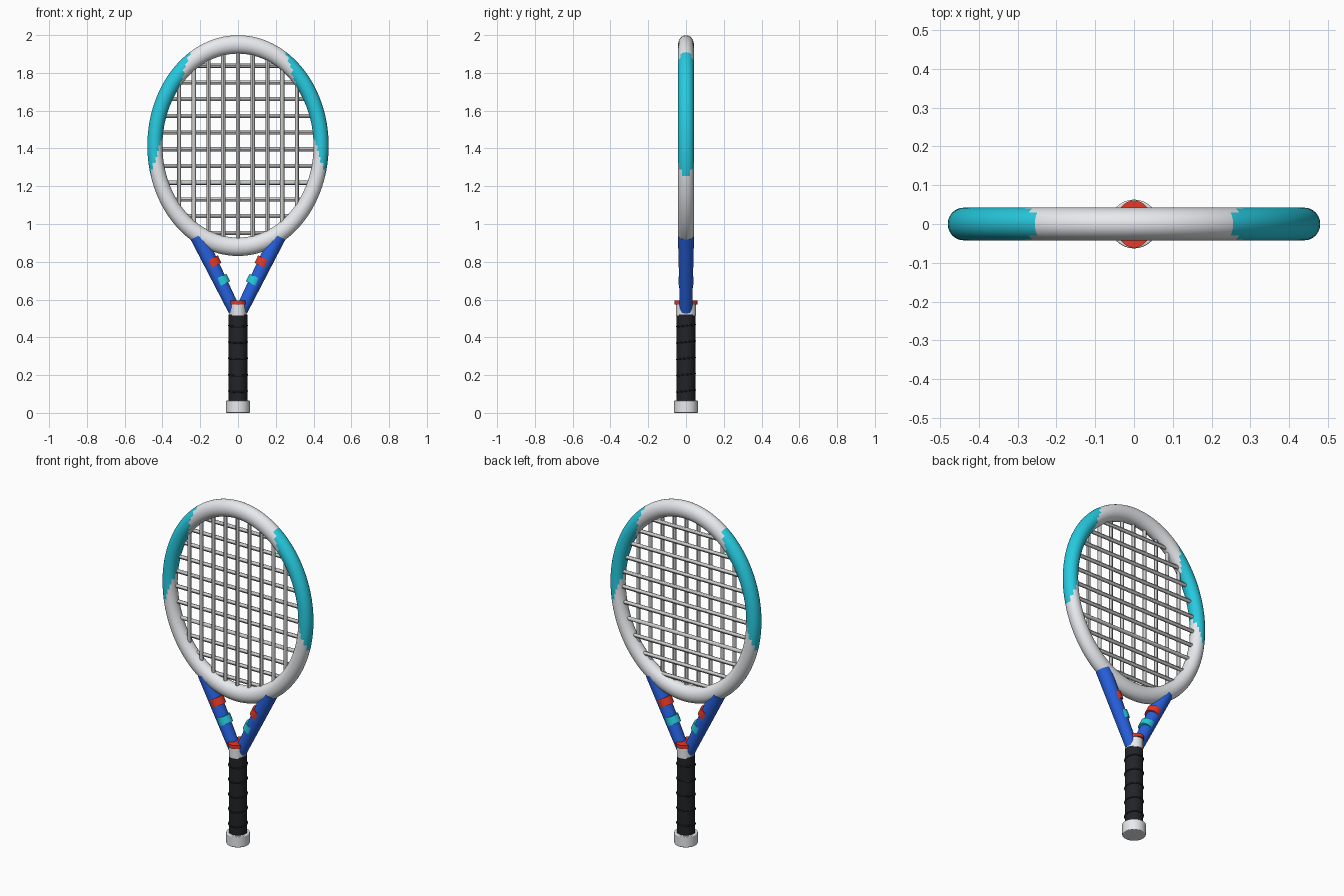
import bpy
from math import sqrt
from mathutils import Vector

if "Cube" in bpy.data.objects:
    bpy.data.objects.remove(bpy.data.objects["Cube"])


def material(name, r, g, b):
    m = bpy.data.materials.new(name)
    m.diffuse_color = (r, g, b, 1)
    m.use_nodes = True
    m.node_tree.nodes["Principled BSDF"].inputs["Base Color"].default_value = m.diffuse_color
    return m


WHITE = material("white_paint", 0.80, 0.82, 0.85)
CYAN = material("cyan_paint", 0.02, 0.60, 0.75)
BLUE = material("blue_paint", 0.02, 0.12, 0.75)
RED = material("red_paint", 0.80, 0.04, 0.02)
BLACK = material("black_grip", 0.015, 0.017, 0.02)


def finish(name, mat=None):
    ob = bpy.context.object
    ob.name = name
    if mat:
        ob.data.materials.append(mat)
    bpy.ops.object.shade_smooth_by_angle()
    return ob


def rod(name, a, b, r1, r2=None, mat=None, sides=32, flat_x=1.0, bevel=0):
    """Round or tapered bar between two points."""
    a, b = Vector(a), Vector(b)
    d = b - a
    bpy.ops.mesh.primitive_cone_add(vertices=sides, radius1=r1, radius2=r2 or r1,
                                    depth=d.length, location=(a + b) / 2,
                                    rotation=d.to_track_quat('Z', 'Y').to_euler())
    ob = finish(name, mat)
    ob.scale.x = flat_x
    if bevel:
        mod = ob.modifiers.new("bevel", 'BEVEL')
        mod.width, mod.segments = bevel, 3
    return ob


# head frame: stretched torus with cyan shoulder panels
CZ, RX, RZ = 1.415, 0.44, 0.5355
bpy.ops.mesh.primitive_torus_add(major_radius=RX, minor_radius=0.04,
                                 major_segments=112, minor_segments=24)
frame = finish("head_frame", WHITE)
frame.data.materials.append(CYAN)
for v in frame.data.vertices:
    x, y, z = v.co
    v.co = (x, -z * 1.05, y * RZ / RX)
for p in frame.data.polygons:
    c = p.center
    if abs(c.x) * 0.93 + c.z * RX / RZ * 0.366 > 0.384:
        p.material_index = 1
frame.location.z = CZ

# string bed, ends buried in the frame
for i in range(-4, 5):
    x = i * 0.078
    h = RZ * sqrt(1 - (x / RX) ** 2)
    rod("main_string", (x, -0.005, CZ - h), (x, -0.005, CZ + h), 0.011, sides=12)
for i in range(11):
    z = 0.953 + i * 0.0885
    w = RX * sqrt(1 - ((z - CZ) / RZ) ** 2)
    rod("cross_string", (-w, 0.005, z), (w, 0.005, z), 0.011, sides=12)

# throat arms with coloured bands set towards the inside
for s in (-1, 1):
    low, high = Vector((s * 0.018, 0, 0.541)), Vector((s * 0.213, 0, 0.936))
    rod("throat_arm", low, high, 0.033, 0.042, BLUE)
    along = (high - low).normalized()
    inward = Vector((-s * along.z, 0, abs(along.x)))
    for name, z, r, mat in (("red_band", 0.792, 0.041, RED), ("cyan_band", 0.696, 0.039, CYAN)):
        c = low.lerp(high, (z - low.z) / (high.z - low.z)) + inward * 0.009
        rod(name, c - along * 0.022, c + along * 0.022, r, mat=mat)

# collar above the grip
rod("collar", (0, 0, 0.515), (0, 0, 0.578), 0.053, mat=WHITE, flat_x=0.85)
rod("collar_ring", (0, 0, 0.575), (0, 0, 0.595), 0.061, mat=RED, flat_x=0.77)

# grip with slanted wrap ridges
rod("grip", (0, 0, 0.05), (0, 0, 0.52), 0.049, mat=BLACK)
for i in range(5):
    bpy.ops.mesh.primitive_torus_add(major_radius=0.048, minor_radius=0.005,
                                     major_segments=40, minor_segments=8,
                                     location=(0, 0, 0.116 + i * 0.0865),
                                     rotation=(0.12, 0, 0))
    finish("grip_ridge", BLACK)

# butt cap
rod("butt_cap", (0, 0, 0), (0, 0, 0.065), 0.063, mat=WHITE, bevel=0.004)
